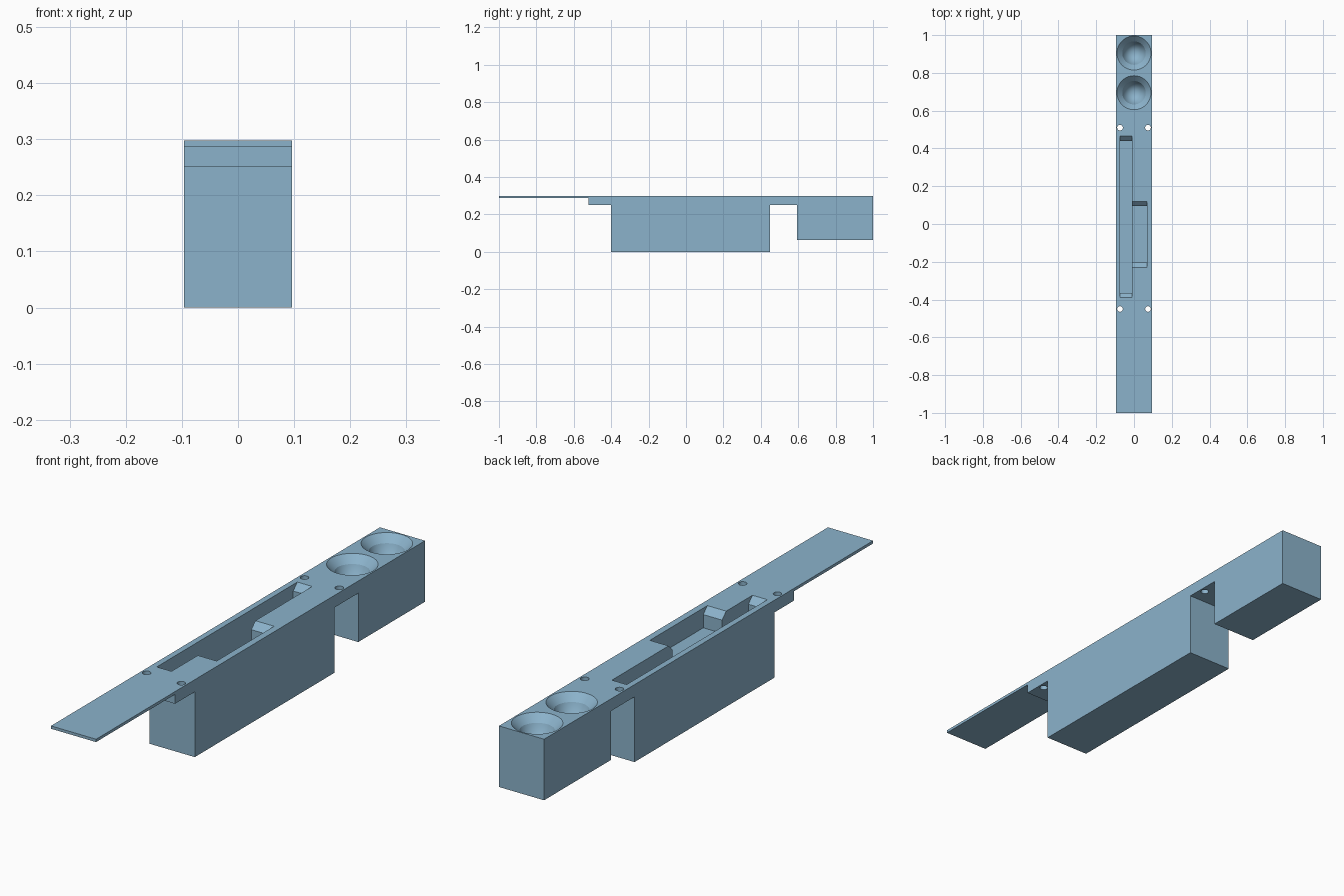
import bpy, bmesh, math

if "Cube" in bpy.data.objects:
    bpy.data.objects.remove(bpy.data.objects["Cube"])

HALF_W, TOP = 0.096, 0.298

blue = bpy.data.materials.new("steel blue")
blue.diffuse_color = (0.26, 0.45, 0.60, 1)
blue.use_nodes = True
blue.node_tree.nodes["Principled BSDF"].inputs["Base Color"].default_value = blue.diffuse_color


def finish(bm, name):
    bmesh.ops.recalc_face_normals(bm, faces=bm.faces)
    mesh = bpy.data.meshes.new(name)
    bm.to_mesh(mesh)
    bm.free()
    obj = bpy.data.objects.new(name, mesh)
    mesh.materials.append(blue)
    bpy.context.collection.objects.link(obj)
    return obj


def extrude_side(name, profile, x0, x1):
    """Extrude a (y, z) outline across x."""
    bm = bmesh.new()
    face = bm.faces.new([bm.verts.new((x0, y, z)) for y, z in profile])
    ext = bmesh.ops.extrude_face_region(bm, geom=[face])
    moved = [v for v in ext["geom"] if isinstance(v, bmesh.types.BMVert)]
    bmesh.ops.translate(bm, verts=moved, vec=(x1 - x0, 0, 0))
    return finish(bm, name)


def turned(name, x, y, profile, sides):
    """Revolve (radius, z) points about a vertical axis, with closed ends."""
    bm = bmesh.new()
    rings = []
    for r, z in profile:
        if r == 0:
            rings.append([bm.verts.new((x, y, z))] * sides)
        else:
            rings.append([bm.verts.new((x + r * math.cos(2 * math.pi * i / sides),
                                        y + r * math.sin(2 * math.pi * i / sides), z))
                          for i in range(sides)])
    for a, b in zip(rings, rings[1:]):
        for i in range(sides):
            j = (i + 1) % sides
            corners = list(dict.fromkeys((a[i], a[j], b[j], b[i])))
            bm.faces.new(corners)
    for ring in (rings[0], rings[-1]):
        if ring[0] is not ring[1]:
            bm.faces.new(ring)
    return finish(bm, name)


def pocket(name, x0, x1, y0, y1, floor, bevel=0.025):
    """Pocket cutter whose two ends are chamfered at the top."""
    up = TOP + 0.03
    return extrude_side(name, [
        (y0, up), (y0, TOP), (y0 + bevel, TOP - bevel), (y0 + bevel, floor),
        (y1 - bevel, floor), (y1 - bevel, TOP - bevel), (y1, TOP), (y1, up)], x0, x1)


# Body: thin tongue, mounting flanges, deep centre block and rear block
body = extrude_side("body", [
    (-1, 0.287), (-1, TOP), (1, TOP), (1, 0.063), (0.594, 0.063), (0.594, 0.251),
    (0.45, 0.251), (0.45, 0), (-0.40, 0), (-0.40, 0.251), (-0.52, 0.251),
    (-0.52, 0.287)], -HALF_W, HALF_W)

# Long deep slot and the shallower side pocket that opens into it
cutters = [pocket("long_slot_cutter", -0.073, -0.01, -0.39, 0.465, 0.09),
           pocket("side_pocket_cutter", -0.03, 0.07, -0.23, 0.12, 0.222)]

# Two conical cups with a wide countersunk rim
for y in (0.905, 0.695):
    cutters.append(turned("cup_cutter", 0, y, [
        (0.09, TOP + 0.03), (0.09, TOP), (0.062, TOP - 0.028), (0, 0.11)], 64))

# Four screw holes through the flanges
for x in (-0.074, 0.074):
    for y in (-0.45, 0.51):
        cutters.append(turned("screw_hole_cutter", x, y,
                              [(0.015, 0.2), (0.015, 0.35)], 32))

# Cut everything out of the body
bpy.context.view_layer.objects.active = body
for cutter in cutters:
    mod = body.modifiers.new("cut", "BOOLEAN")
    mod.operation, mod.solver, mod.object = "DIFFERENCE", "EXACT", cutter
    bpy.ops.object.modifier_apply(modifier=mod.name)
    bpy.data.objects.remove(cutter)

# Smooth round surfaces, crisp edges elsewhere
bpy.ops.object.select_all(action="DESELECT")
body.select_set(True)
bpy.ops.object.shade_smooth_by_angle(angle=math.radians(12))
